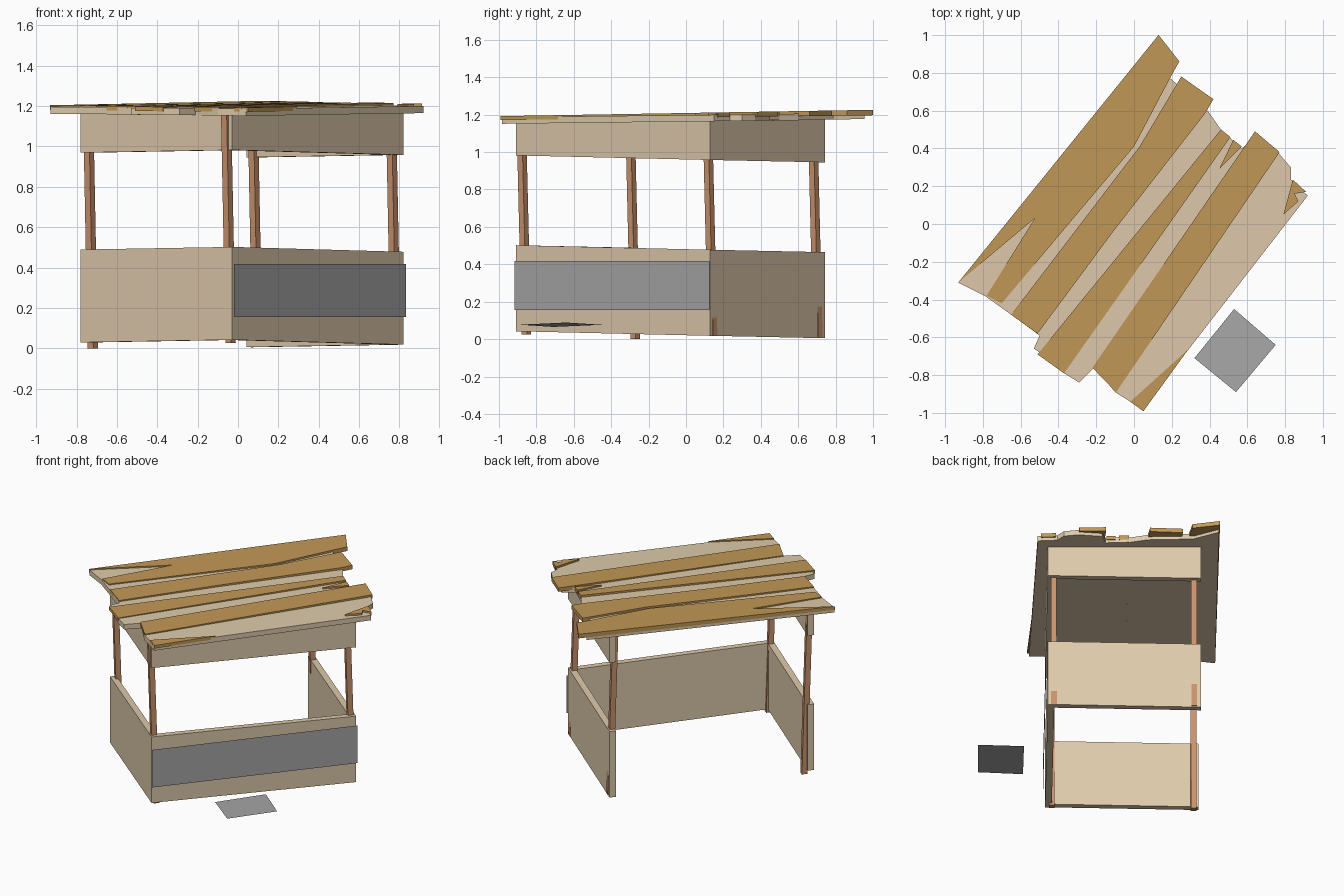
import bpy, bmesh, math
from mathutils import Vector

if "Cube" in bpy.data.objects:
    bpy.data.objects.remove(bpy.data.objects["Cube"])

# ---------- materials ----------
def material(name, r, g, b):
    lin = lambda c: ((c / 255 + 0.055) / 1.055) ** 2.4
    m = bpy.data.materials.new(name)
    m.diffuse_color = (lin(r), lin(g), lin(b), 1)
    m.use_nodes = True
    m.node_tree.nodes["Principled BSDF"].inputs["Base Color"].default_value = m.diffuse_color
    return m

BEIGE = material("pale wood", 222, 202, 171)
GOLD = material("golden wood", 194, 152, 86)
BROWN = material("post brown", 203, 148, 110)
GREY = material("sheet grey", 167, 167, 167)

# ---------- helpers ----------
CORNER = Vector((-0.03, -0.91))          # front corner of the stall
U = Vector((0.633, 0.774))               # along the long counter
V = Vector((-0.774, 0.633))              # towards the open back
LENGTH, DEPTH, T = 1.343, 0.97, 0.042

def xy(u, v):
    return CORNER + U * u + V * v

def make(name, bm, mat):
    bmesh.ops.recalc_face_normals(bm, faces=bm.faces)
    me = bpy.data.meshes.new(name)
    bm.to_mesh(me)
    bm.free()
    me.materials.append(mat)
    ob = bpy.data.objects.new(name, me)
    bpy.context.collection.objects.link(ob)
    return ob

def prism(name, outline, low, high, mat, shift=Vector((0, 0))):
    """Upright prism whose ends follow height functions low(p), high(p)."""
    bm = bmesh.new()
    bot = [bm.verts.new((p.x, p.y, low(p))) for p in outline]
    top = [bm.verts.new((p.x + shift.x, p.y + shift.y, high(p))) for p in outline]
    bm.faces.new(bot[::-1])
    bm.faces.new(top)
    n = len(outline)
    for i in range(n):
        j = (i + 1) % n
        bm.faces.new((bot[i], bot[j], top[j], top[i]))
    return make(name, bm, mat)

def rect(u0, u1, v0, v1):
    return [xy(u0, v0), xy(u1, v0), xy(u1, v1), xy(u0, v1)]

def sheet(name, pts, mat):
    bm = bmesh.new()
    bm.faces.new([bm.verts.new(p) for p in pts])
    return make(name, bm, mat)

def lean(p):
    """The whole body leans slightly down towards the back."""
    d = p - CORNER
    return 0.042 - 0.018 * d.dot(U) - 0.0134 * d.dot(V)

# ---------- counter walls and upper fascia boards on three sides ----------
SIDES = {"front": (0, LENGTH, 0, T),
         "left": (0, T, T, DEPTH),
         "right": (LENGTH - T, LENGTH, T, DEPTH)}
for side, r in SIDES.items():
    prism(side + "_counter_wall", rect(*r), lean, lambda p: lean(p) + 0.46, BEIGE)
    prism(side + "_fascia", rect(*r), lambda p: lean(p) + 0.94,
          lambda p: 1.178 + 0.012 * p.y, BEIGE)

# ---------- leaning corner posts ----------
POSTS = {"front_left": (0.040, 0.041, 0.025), "front_right": (1.328, 0.039, 0.02),
         "back_left": (0.058, 0.938, 0.0), "back_right": (1.330, 0.925, 0.012)}
for name, (u, v, z0) in POSTS.items():
    h = 0.018
    prism(name + "_post", rect(u - h, u + h, v - h, v + h),
          lambda p: z0, lambda p: 1.175, BROWN, U * -0.036)

# ---------- grey sheet on the counter and a fallen one in front ----------
a, b = xy(0, -0.012), xy(LENGTH + 0.005, -0.012)
sheet("counter_sheet", [(a.x, a.y, 0.155), (b.x, b.y, 0.155),
                        (b.x, b.y, 0.417), (a.x, a.y, 0.417)], GREY)
fallen = [(0.32, -0.71), (0.54, -0.89), (0.75, -0.64), (0.53, -0.45)]
sheet("fallen_sheet", [(x, y, 0.077 + 0.055 * (x - 0.535)) for x, y in fallen], GREY)

# ---------- roof: pale boards below, golden boards above ----------
PALE = [
    [(-.93, -.31), (-.79, -.38), (-.65, -.48), (.24, .73), (.17, .79), (.10, .955)],
    [(-.65, -.48), (-.50, -.59), (-.53, -.66), (-.50, -.68), (.46, .50), (.39, .60), (.24, .73)],
    [(-.50, -.68), (-.37, -.79), (-.29, -.84), (-.21, -.76), (.64, .45), (.57, .40), (.46, .50)],
    [(-.21, -.76), (-.10, -.89), (-.02, -.94), (.04, -.985), (.92, .15), (.83, .235),
     (.83, .30), (.77, .37), (.64, .45)],
]
GOLDEN = [
    [(-.93, -.31), (-.525, .03), (-.78, -.38), (-.70, -.42), (0, .41), (.19, .77), (.24, .86), (.13, 1)],
    [(-.65, -.48), (-.51, -.58), (-.11, -.04), (.38, .59), (.42, .66), (.25, .78), (.03, .41)],
    [(-.51, -.69), (-.37, -.79), (.51, .46), (.46, .50)],
    [(-.22, -.76), (-.095, -.89), (.77, .38), (.64, .49)],
    [(-.02, -.94), (.05, -.99), (.29, -.66)],
    [(.45, .29), (.57, .41), (.525, .445)],
    [(.79, .05), (.87, .12), (.85, .16), (.91, .17), (.84, .235)],
]
for i, pts in enumerate(PALE):
    drop = 0.002 * (i % 2)
    prism(f"pale_roof_board_{i + 1}", [Vector(p) for p in pts],
          lambda p: 1.165 + 0.012 * p.y - drop, lambda p: 1.2 + 0.012 * p.y - drop, BEIGE)
for i, pts in enumerate(GOLDEN):
    prism(f"golden_roof_board_{i + 1}", [Vector(p) * 1.001 for p in pts],
          lambda p: 1.184 + 0.013 * p.y, lambda p: 1.209 + 0.017 * p.y, GOLD)
